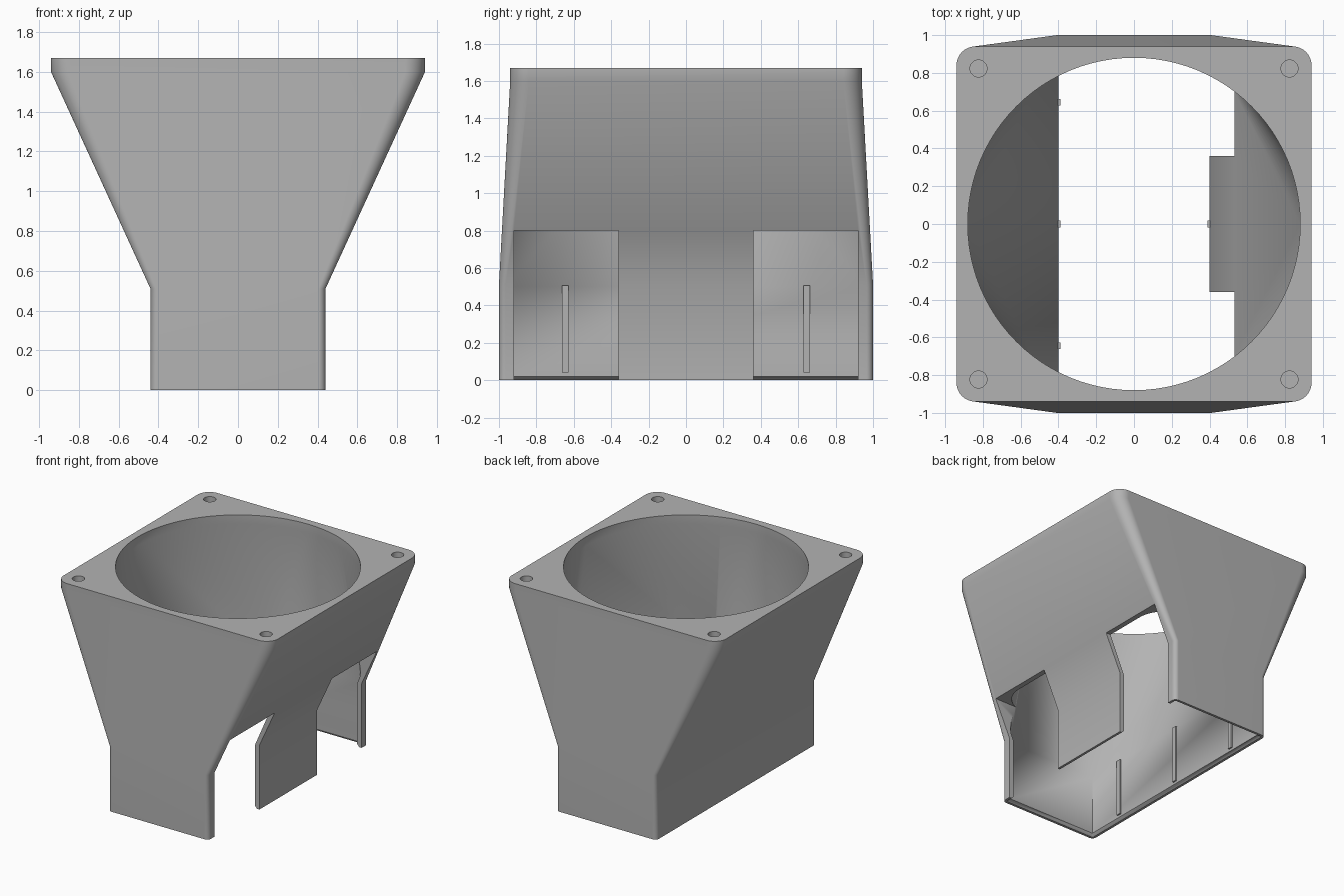
import bpy, bmesh, math

cube = bpy.data.objects.get("Cube")
if cube:
    bpy.data.objects.remove(cube, do_unlink=True)

SEG = 24  # steps per corner arc

grey = bpy.data.materials.new("plain grey")
grey.use_nodes = True
grey.diffuse_color = (0.45, 0.45, 0.45, 1)
grey.node_tree.nodes["Principled BSDF"].inputs["Base Color"].default_value = grey.diffuse_color


def make_object(name, bm):
    bmesh.ops.recalc_face_normals(bm, faces=bm.faces)
    mesh = bpy.data.meshes.new(name)
    bm.to_mesh(mesh)
    bm.free()
    mesh.materials.append(grey)
    obj = bpy.data.objects.new(name, mesh)
    bpy.context.collection.objects.link(obj)
    return obj


def ring(bm, half_x, half_y, radius, z):
    """Rounded rectangle; a circle when both halves equal the radius."""
    verts = []
    for quarter, (sx, sy) in enumerate([(1, 1), (-1, 1), (-1, -1), (1, -1)]):
        for i in range(SEG + 1):
            a = (quarter + i / SEG) * math.pi / 2
            verts.append(bm.verts.new((sx * (half_x - radius) + radius * math.cos(a),
                                       sy * (half_y - radius) + radius * math.sin(a), z)))
    return verts


def box(name, x, y, z):
    bm = bmesh.new()
    bmesh.ops.create_cube(bm, size=1)
    for v in bm.verts:
        v.co = [lo + (c + 0.5) * (hi - lo) for c, (lo, hi) in zip(v.co, (x, y, z))]
    return make_object(name, bm)


def cut(target, cutter):
    cutter.hide_render = True
    mod = target.modifiers.new("cut", 'BOOLEAN')
    mod.operation = 'DIFFERENCE'
    mod.solver = 'EXACT'
    mod.object = cutter
    bpy.context.view_layer.objects.active = target
    bpy.ops.object.modifier_apply(modifier=mod.name)
    bpy.data.objects.remove(cutter, do_unlink=True)


# Duct shell: up the outside, over the rim, down the inside
bm = bmesh.new()
sections = [
    (0.44, 1.0, 0.035, 0), (0.44, 1.0, 0.035, 0.51),
    (0.94, 0.94, 0.1, 1.6), (0.94, 0.94, 0.1, 1.67),
    (0.88, 0.88, 0.88, 1.67), (0.88, 0.88, 0.88, 1.6),
    (0.4, 0.96, 0, 0.5), (0.4, 0.96, 0, 0.02), (0.42, 0.98, 0.015, 0),
]
rings = [ring(bm, *s) for s in sections]
for a, b in zip(rings, rings[1:] + rings[:1]):
    n = len(a)
    for i in range(n):
        j = (i + 1) % n
        bm.faces.new((a[i], a[j], b[j], b[i]))
bmesh.ops.remove_doubles(bm, verts=bm.verts, dist=0.0001)
shell = make_object("duct_shell", bm)

# Two openings in the side wall, leaving a tab between them
for lo, hi in ((-0.92, -0.36), (0.36, 0.92)):
    cut(shell, box("opening_cutter", (0.3, 1.2), (lo, hi), (-0.1, 0.8)))

# Blind screw holes in the flange corners
for sx in (-1, 1):
    for sy in (-1, 1):
        bm = bmesh.new()
        bmesh.ops.create_cone(bm, cap_ends=True, segments=32, radius1=0.045,
                              radius2=0.045, depth=0.24)
        bmesh.ops.translate(bm, verts=bm.verts, vec=(sx * 0.823, sy * 0.823, 1.67))
        cut(shell, make_object("hole_cutter", bm))

bpy.ops.object.select_all(action='DESELECT')
shell.select_set(True)
bpy.context.view_layer.objects.active = shell
bpy.ops.object.shade_smooth_by_angle(angle=math.radians(30))

# Grip ribs on the inner walls
for i, y in enumerate((-0.645, 0, 0.645)):
    box(f"wall_rib_{i + 1}", (-0.41, -0.388), (y - 0.018, y + 0.018), (0.04, 0.505))
box("tab_rib", (0.388, 0.41), (-0.018, 0.018), (0.04, 0.505))
